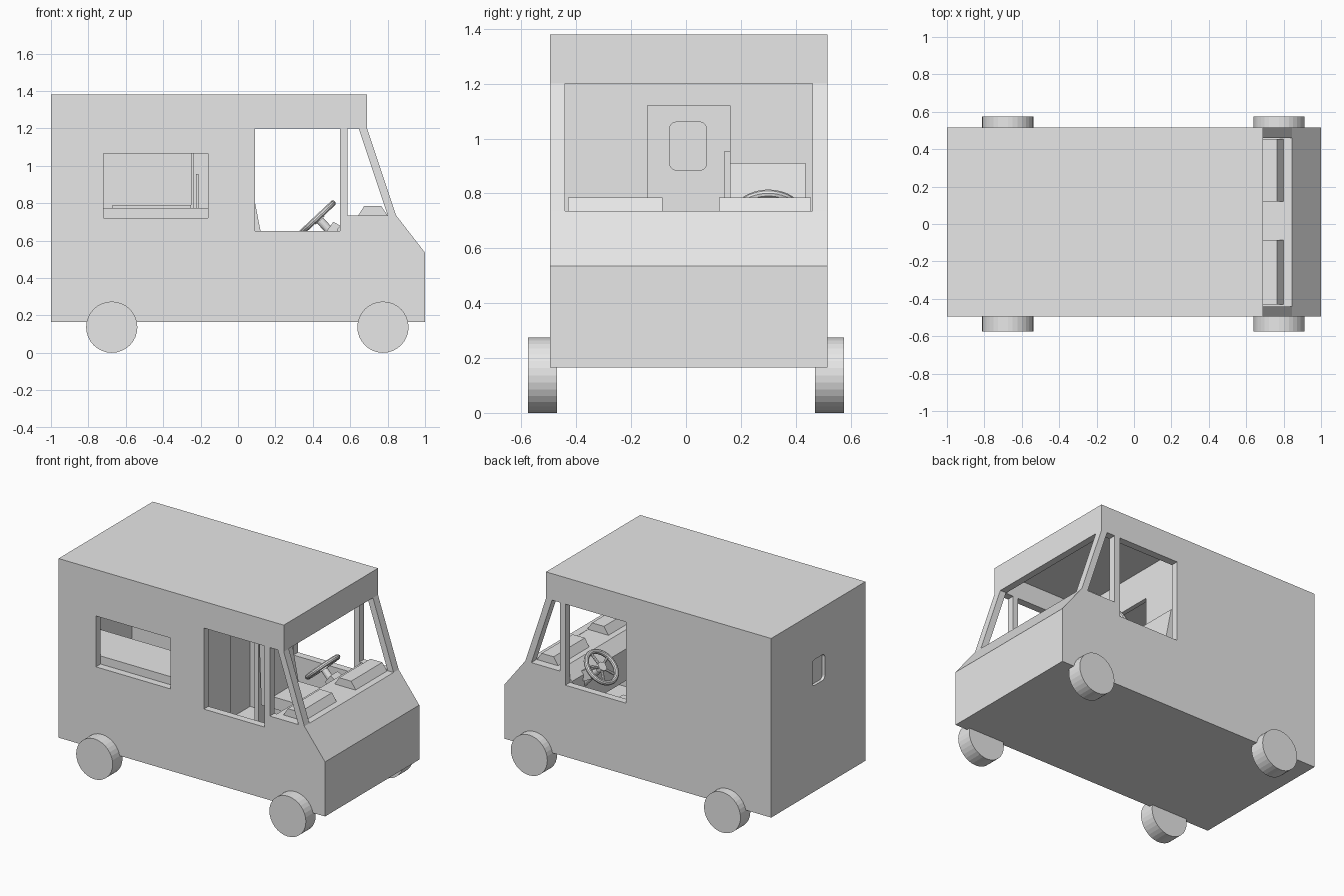
import bpy, math
from mathutils import Vector, Matrix

if "Cube" in bpy.data.objects:
    bpy.data.objects.remove(bpy.data.objects["Cube"])

grey = bpy.data.materials.new("plain_grey")
grey.use_nodes = True
grey.diffuse_color = (0.8, 0.8, 0.8, 1)
grey.node_tree.nodes["Principled BSDF"].inputs["Base Color"].default_value = (0.8, 0.8, 0.8, 1)

MID = 0.01              # centre line of the body across y
HALF = 0.505            # half the body width
WALL = 0.05             # wall thickness
IN_R, IN_L = MID - HALF + WALL, MID + HALF - WALL
FLOOR = 0.215
ROOF = 1.33


def prism(name, profile, y0, y1):
    """Extrude an x-z outline from y0 to y1."""
    n = len(profile)
    verts = [(x, y, z) for y in (y0, y1) for x, z in profile]
    faces = [tuple(range(n)), tuple(range(2 * n - 1, n - 1, -1))]
    faces += [(i, i + n, (i + 1) % n + n, (i + 1) % n) for i in range(n)]
    mesh = bpy.data.meshes.new(name)
    mesh.from_pydata(verts, [], faces)
    mesh.materials.append(grey)
    obj = bpy.data.objects.new(name, mesh)
    bpy.context.collection.objects.link(obj)
    # outlines are given counter-clockwise seen from the front
    return obj


def box(name, x, y, z):
    return prism(name, [(x[0], z[0]), (x[1], z[0]), (x[1], z[1]), (x[0], z[1])], *y)


def rod(name, start, end, radius, sides=16):
    a, b = Vector(start), Vector(end)
    bpy.ops.mesh.primitive_cylinder_add(vertices=sides, radius=radius, depth=(b - a).length)
    obj = bpy.context.object
    obj.name = name
    obj.matrix_world = Matrix.Translation((a + b) / 2) @ (b - a).to_track_quat("Z", "Y").to_matrix().to_4x4()
    obj.data.materials.append(grey)
    return obj


def apply(obj, mod):
    bpy.context.view_layer.objects.active = obj
    bpy.ops.object.modifier_apply(modifier=mod.name)


def cut(obj, cutter):
    mod = obj.modifiers.new("cut", "BOOLEAN")
    mod.operation, mod.solver, mod.object = "DIFFERENCE", "EXACT", cutter
    apply(obj, mod)
    bpy.data.objects.remove(cutter)


def rounded_panel(name, x0, x1, y, z, radius):
    """Upright panel facing x with rounded corners."""
    obj = box(name, (x0, x1), y, z)
    mod = obj.modifiers.new("round", "BEVEL")
    mod.width, mod.segments, mod.limit_method = radius, 5, "WEIGHT"
    weight = obj.data.attributes.new("bevel_weight_edge", "FLOAT", "EDGE")
    for e in obj.data.edges:
        a, b = (obj.data.vertices[v].co for v in e.vertices)
        weight.data[e.index].value = float(abs(a.x - b.x) > 0.001)
    apply(obj, mod)
    return obj


# Hollow body shell
body = prism("body_shell", [(-1, 0.165), (1, 0.165), (1, 0.535), (0.845, 0.735),
                            (0.69, 1.2), (0.69, 1.38), (-1, 1.38)], MID - HALF, MID + HALF)
cut(body, prism("cavity", [(-0.95, FLOOR), (0.95, FLOOR), (0.95, 0.52), (0.8, 0.71),
                           (0.643, 1.2), (0.643, ROOF), (-0.95, ROOF)], IN_R, IN_L))

# Door and quarter windows on both sides, then windscreen and serving hatch
cut(body, box("door_window", (0.09, 0.545), (-1, 1), (0.65, 1.2)))
cut(body, prism("quarter_window", [(0.585, 0.735), (0.8, 0.735), (0.645, 1.2), (0.585, 1.2)], -1, 1))
cut(body, prism("windscreen", [(0.7, 0.735), (1.1, 0.735), (1.1, 1.2), (0.58, 1.2)],
                IN_R + 0.004, IN_L - 0.004))
cut(body, box("hatch", (-0.72, -0.16), (-1, -0.3), (0.72, 1.065)))

# Rear window, recessed into the back wall
REAR_Y, REAR_Z = (-0.06, 0.075), (0.885, 1.06)
cut(body, rounded_panel("rear_hole", -1.1, -0.9, REAR_Y, REAR_Z, 0.025))
rounded_panel("rear_window_pane", -0.98, -0.97, REAR_Y, REAR_Z, 0.025)

# Partition behind the cab with a doorway
box("partition_right", (0.01, 0.04), (IN_R, -0.14), (FLOOR, ROOF))
box("partition_left", (0.01, 0.04), (0.16, IN_L), (FLOOR, ROOF))
box("partition_header", (0.01, 0.04), (-0.14, 0.16), (1.12, ROOF))

# Kitchen fittings
box("serving_counter", (-0.95, -0.1), (IN_R, -0.13), (0.72, 0.775))
box("counter_cabinet", (-0.93, -0.12), (IN_R, -0.16), (FLOOR, 0.72))
box("tall_cabinet", (-0.95, -0.25), (0.22, IN_L), (FLOOR, 1.25))
box("cabinet_side_panel", (-0.25, -0.235), (0.2, IN_L), (FLOOR, 1.25))
box("low_shelf", (-0.67, -0.25), (0.16, 0.22), (0.74, 0.79))
box("kitchen_post", (-0.225, -0.21), (0.14, 0.16), (FLOOR, 0.955))

# Dashboard with two raised hoods
prism("dashboard", [(0.56, 0.42), (0.8, 0.42), (0.845, 0.733), (0.6, 0.733), (0.53, 0.66)], IN_R, IN_L)
for side, y in (("right", (-0.43, -0.085)), ("left", (0.12, 0.455))):
    prism("dashboard_hood_" + side, [(0.64, 0.73), (0.803, 0.73), (0.765, 0.785), (0.675, 0.785)], *y)

# Steering wheel and column
hub = Vector((0.425, 0.3, 0.722))
tilt = Matrix.Rotation(math.radians(-43), 4, "Y")
bpy.ops.mesh.primitive_torus_add(major_radius=0.112, minor_radius=0.016, major_segments=32, minor_segments=10)
rim = bpy.context.object
rim.name = "steering_wheel_rim"
rim.matrix_world = Matrix.Translation(hub) @ tilt
rim.data.materials.append(grey)
for i in range(5):
    a = i * math.tau / 5
    tip = hub + tilt @ Vector((math.cos(a), math.sin(a), 0)) * 0.11
    rod(f"steering_spoke_{i + 1}", hub, tip, 0.009, 8)
axis = tilt @ Vector((0, 0, 1))
rod("steering_hub", hub + axis * 0.012, hub - axis * 0.02, 0.032)
rod("steering_column", hub, hub - axis * 0.2, 0.022)
prism("column_cover", [(0.47, 0.645), (0.56, 0.6), (0.6, 0.65), (0.51, 0.7)], 0.26, 0.34)

# Driver seat
SEAT_Y = (0.16, 0.435)
box("seat_base", (0.08, 0.32), (0.19, 0.405), (FLOOR, 0.42))
box("seat_cushion", (0.06, 0.36), SEAT_Y, (0.42, 0.5))
prism("seat_back", [(0.06, 0.5), (0.15, 0.5), (0.07, 0.91), (0.045, 0.91)], *SEAT_Y)

# Road wheels
for end, x in (("rear", -0.675), ("front", 0.775)):
    for side, y0, y1 in (("right", -0.575, -0.47), ("left", 0.47, 0.575)):
        rod(f"{end}_{side}_wheel", (x, y0, 0.137), (x, y1, 0.137), 0.137, 32)
